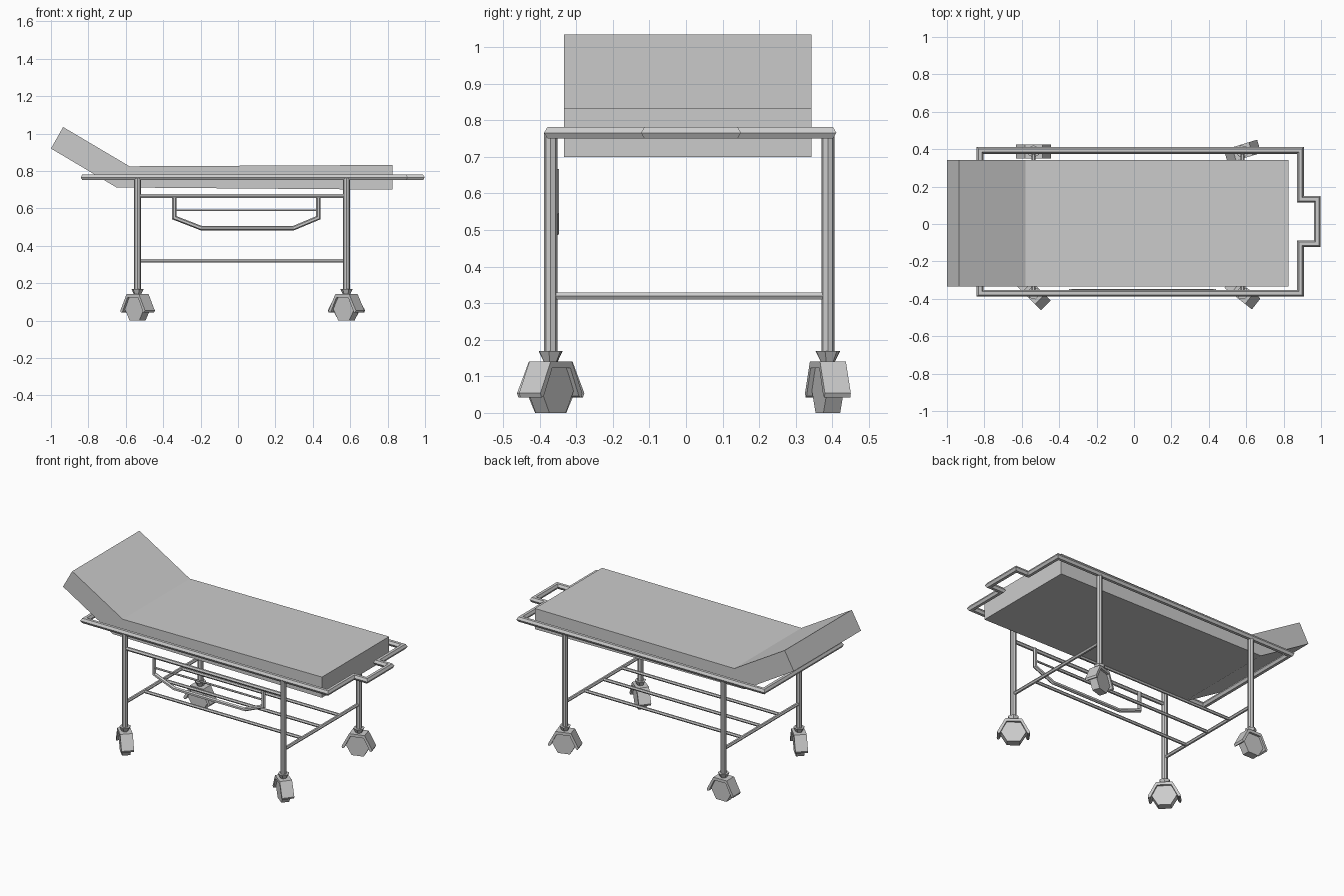
import bpy, bmesh
from math import cos, sin, tau, radians
from mathutils import Vector, Matrix

if "Cube" in bpy.data.objects:
    bpy.data.objects.remove(bpy.data.objects["Cube"])


def finish(bm, name):
    bmesh.ops.recalc_face_normals(bm, faces=bm.faces)
    me = bpy.data.meshes.new(name)
    bm.to_mesh(me)
    bm.free()
    ob = bpy.data.objects.new(name, me)
    bpy.context.collection.objects.link(ob)
    return ob


def tube(name, path, normal, r, sides=6, closed=False):
    """Mitred tube along a path lying in the plane with the given normal."""
    bm = bmesh.new()
    pts, n = [Vector(p) for p in path], Vector(normal)
    count, rings = len(pts), []
    for i, p in enumerate(pts):
        d_in = (p - pts[i - 1]).normalized() if closed or i else None
        d_out = (pts[(i + 1) % count] - p).normalized() if closed or i < count - 1 else d_in
        d_in = d_in or d_out
        side = n.cross(d_out)
        m = n.cross((d_in + d_out).normalized())
        m /= m.dot(side)
        rings.append([bm.verts.new(p + m * r * cos(tau * k / sides) + n * r * sin(tau * k / sides))
                      for k in range(sides)])
    for i in range(count if closed else count - 1):
        a, b = rings[i], rings[(i + 1) % count]
        for k in range(sides):
            j = (k + 1) % sides
            bm.faces.new((a[k], a[j], b[j], b[k]))
    if not closed:
        bm.faces.new(rings[0])
        bm.faces.new(rings[-1])
    return finish(bm, name)


def prism(name, profile, y0, y1):
    """Extrude an xz profile from y0 to y1."""
    bm = bmesh.new()
    f = bm.faces.new([bm.verts.new((x, y0, z)) for x, z in profile])
    ext = bmesh.ops.extrude_face_region(bm, geom=[f])["geom"]
    bmesh.ops.translate(bm, vec=(0, y1 - y0, 0),
                        verts=[v for v in ext if isinstance(v, bmesh.types.BMVert)])
    return finish(bm, name)


# mattress with raised head section
prism("mattress", [(0.825, 0.70), (0.825, 0.832), (-0.58, 0.825), (-0.935, 1.035),
                   (-1.0, 0.92), (-0.65, 0.712)], -0.333, 0.343)

# top frame with push handle
Z = 0.766
tube("top_frame", [(x, y, Z) for x, y in [
    (-0.823, -0.37), (0.89, -0.37), (0.89, -0.105), (0.98, -0.105),
    (0.98, 0.132), (0.89, 0.132), (0.89, 0.393), (-0.823, 0.393)]],
    (0, 0, 1), 0.018, 6, True)

XL, XR, YF, YB = -0.537, 0.58, -0.37, 0.388
# lower cross bars
for x, side in ((XL, "head"), (XR, "foot")):
    tube(f"{side}_cross_bar", [(x, YF, 0.32), (x, YB, 0.32)], (0, 0, 1), 0.011)

# lower shelf bars
for i in range(3):
    y = YF + (YB - YF) * (i + 1) / 4
    tube(f"shelf_bar_{i + 1}", [(XL, y, 0.32), (XR, y, 0.32)], (0, 0, 1), 0.01)

# front rail and folded side guard
tube("front_rail", [(XL, YF, 0.667), (XR, YF, 0.667)], (0, 0, 1), 0.012)
YG = -0.357
tube("side_guard", [(x, YG, z) for x, z in [
    (-0.34, 0.667), (-0.34, 0.55), (-0.198, 0.495), (0.298, 0.495), (0.43, 0.55), (0.43, 0.667)]],
    (0, 1, 0), 0.012)
tube("guard_bar", [(-0.34, YG, 0.59), (0.43, YG, 0.59)], (0, 0, 1), 0.006)

FENDER = [(-0.093, 0.054), (-0.047, 0.141), (0.047, 0.141), (0.093, 0.054), (0.088, 0.042),
          (0.078, 0.046), (0.04, 0.123), (-0.04, 0.123), (-0.078, 0.046), (-0.088, 0.042)]
WHEEL = [(0.073 * cos(tau * k / 6), 0.0632 + 0.073 * sin(tau * k / 6)) for k in range(6)]

# legs and swivelled casters
for x, y, angle, tag in ((XL, YF, -45, "front_left"), (XR, YF, -38, "front_right"),
                         (XL, YB, 0, "back_left"), (XR, YB, 17, "back_right")):
    tube(f"{tag}_leg", [(x, y, 0.15), (x, y, Z)], (1, 0, 0), 0.018, 8)
    bm = bmesh.new()
    bmesh.ops.create_cone(bm, cap_ends=True, segments=6, radius1=0.018, radius2=0.034, depth=0.032,
                          matrix=Matrix.Translation((0, 0, 0.153)))
    parts = [finish(bm, f"{tag}_caster_neck"),
             prism(f"{tag}_caster_fender", FENDER, -0.037, 0.037),
             prism(f"{tag}_wheel", WHEEL, -0.024, 0.024)]
    for ob in parts:
        ob.location = (x, y, 0)
        ob.rotation_euler.z = radians(angle)
